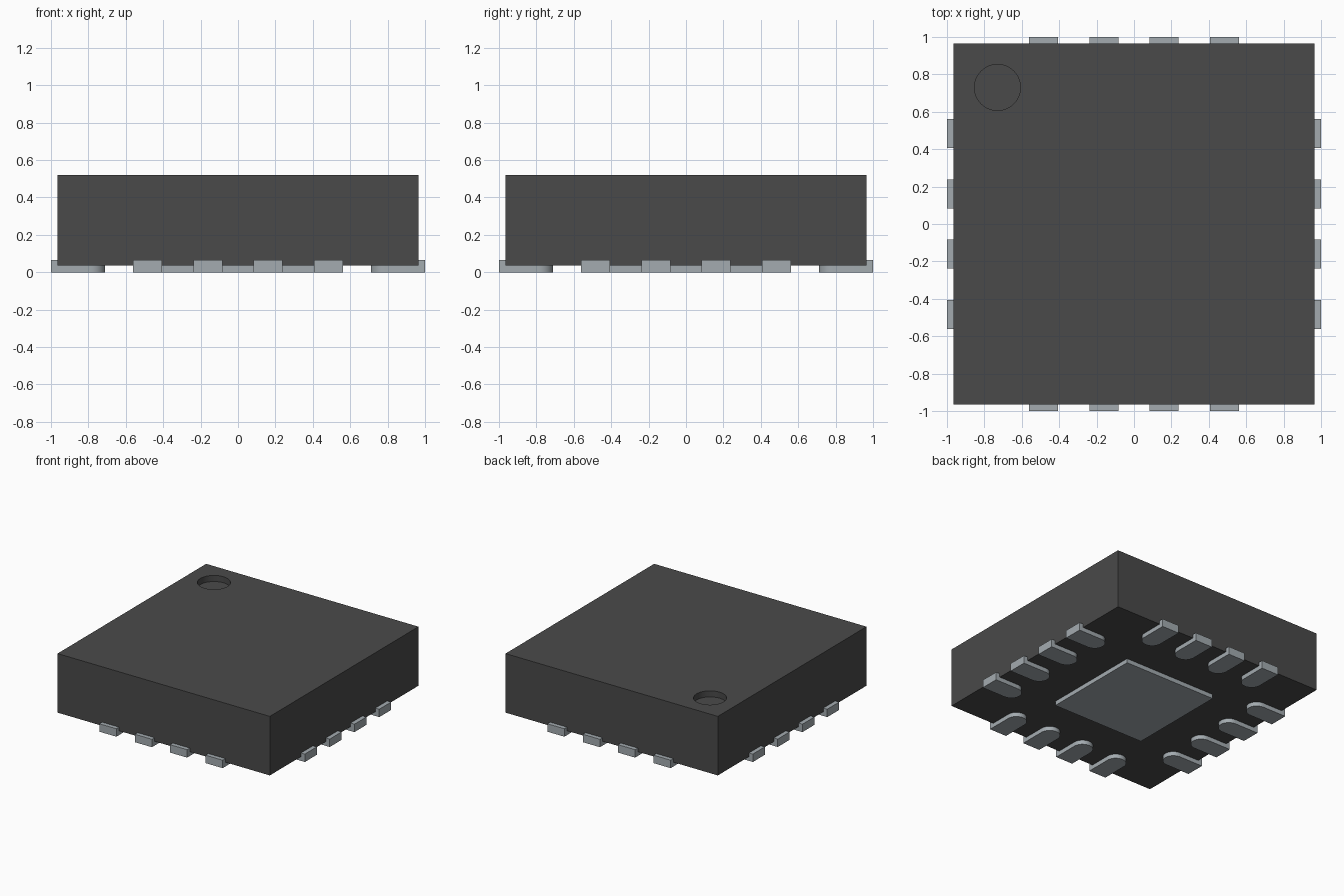
import bpy, bmesh, math
from mathutils import Matrix

cube = bpy.data.objects.get("Cube")
if cube:
    bpy.data.objects.remove(cube, do_unlink=True)


def material(name, rgb):
    mat = bpy.data.materials.new(name)
    mat.use_nodes = True
    mat.diffuse_color = (*rgb, 1)
    bsdf = next(n for n in mat.node_tree.nodes if n.type == 'BSDF_PRINCIPLED')
    bsdf.inputs["Base Color"].default_value = (*rgb, 1)
    return mat


dark = material("dark_plastic", (0.068, 0.068, 0.068))
metal = material("tinned_metal", (0.37, 0.41, 0.435))


def prism(name, outline, z0, z1, mat):
    """Extrude a flat outline from z0 up to z1."""
    bm = bmesh.new()
    face = bm.faces.new([bm.verts.new((x, y, z0)) for x, y in outline])
    ext = bmesh.ops.extrude_face_region(bm, geom=[face])
    top = [v for v in ext["geom"] if isinstance(v, bmesh.types.BMVert)]
    bmesh.ops.translate(bm, verts=top, vec=(0, 0, z1 - z0))
    bmesh.ops.recalc_face_normals(bm, faces=bm.faces)
    mesh = bpy.data.meshes.new(name)
    bm.to_mesh(mesh)
    bm.free()
    mesh.materials.append(mat)
    obj = bpy.data.objects.new(name, mesh)
    bpy.context.collection.objects.link(obj)
    return obj


def square(h):
    return [(-h, -h), (h, -h), (h, h), (-h, h)]


def arc(cx, cy, r, start, end, n):
    return [(cx + r * math.cos(start + (end - start) * i / n),
             cy + r * math.sin(start + (end - start) * i / n)) for i in range(n + 1)]


def smooth(obj):
    bpy.ops.object.select_all(action='DESELECT')
    obj.select_set(True)
    bpy.context.view_layer.objects.active = obj
    bpy.ops.object.shade_smooth_by_angle(angle=math.radians(30))


# Package body with a round orientation dimple in the top
body = prism("package_body", square(0.965), 0.035, 0.52, dark)
cutter = prism("dimple_cutter", arc(-0.73, 0.73, 0.123, 0, math.tau, 48)[:-1], 0.47, 0.6, dark)
cut = body.modifiers.new("dimple", 'BOOLEAN')
cut.operation = 'DIFFERENCE'
cut.solver = 'EXACT'
cut.object = cutter
bpy.context.view_layer.objects.active = body
bpy.ops.object.modifier_apply(modifier=cut.name)
bpy.data.objects.remove(cutter, do_unlink=True)
smooth(body)

# Central thermal pad underneath
prism("thermal_pad", square(0.416), 0.0, 0.04, metal)

# Contact: square outer end, rounded inner end, pointing to the front
W = 0.0775
outline = [(-W, -1.0), (W, -1.0)] + arc(0, -0.71 - W, W, 0, math.pi, 20)
contact = prism("contact_1", outline, 0.0, 0.065, metal)
smooth(contact)

# Four contacts on each of the four sides
number = 0
for side in range(4):
    for offset in (-0.483, -0.16, 0.16, 0.483):
        number += 1
        pin = contact
        if number > 1:
            pin = contact.copy()
            pin.name = f"contact_{number}"
            bpy.context.collection.objects.link(pin)
        pin.matrix_world = (Matrix.Rotation(side * math.pi / 2, 4, 'Z')
                            @ Matrix.Translation((offset, 0, 0)))
